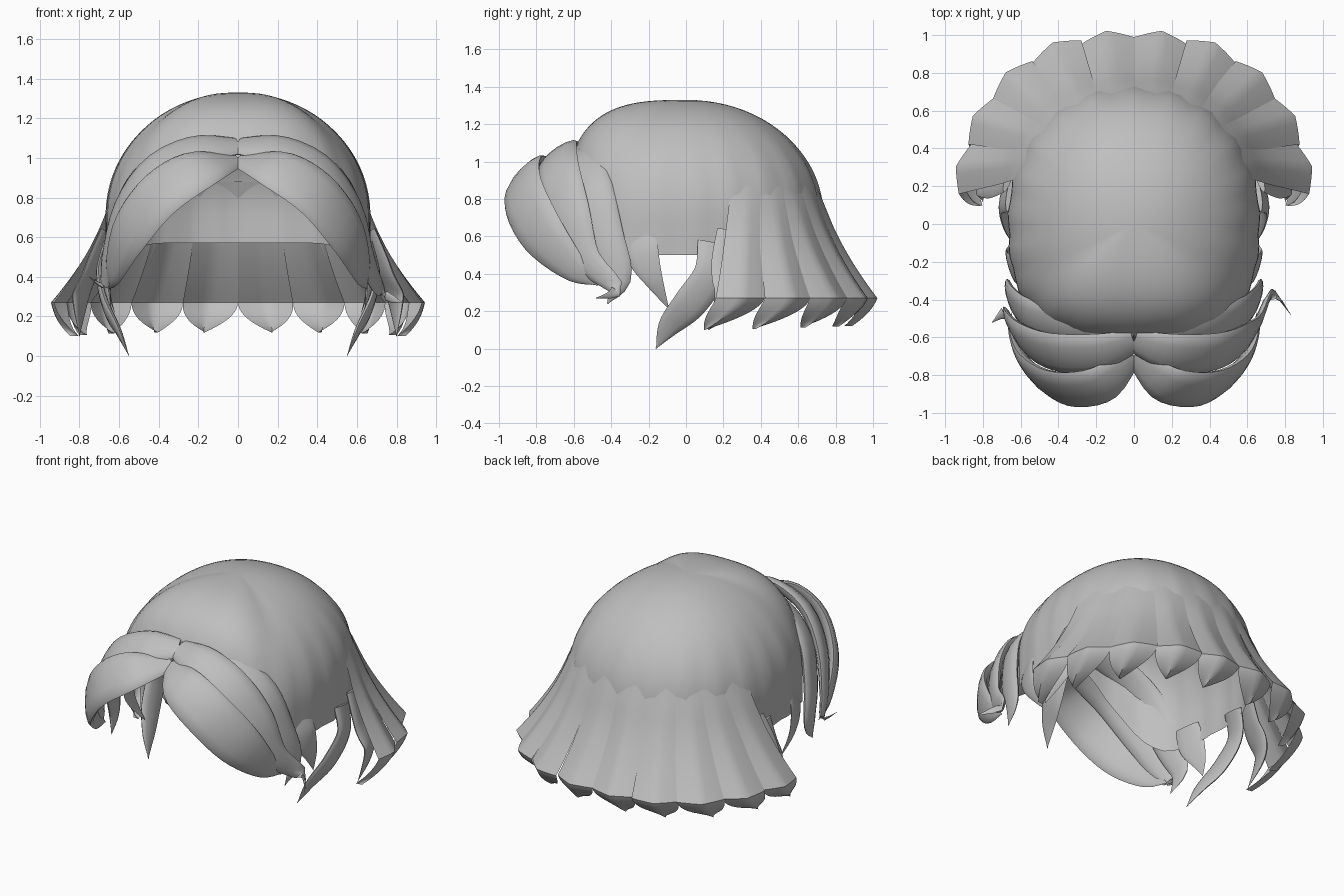
import bpy, bmesh
from math import sin, cos, pi, radians
from mathutils import Vector

if "Cube" in bpy.data.objects:
    bpy.data.objects.remove(bpy.data.objects["Cube"])

grey = bpy.data.materials.new("hair grey")
grey.use_nodes = True
colour = (0.52, 0.52, 0.52, 1)
grey.diffuse_color = colour
grey.node_tree.nodes["Principled BSDF"].inputs["Base Color"].default_value = colour


def smoothstep(a, b, v):
    t = min(max((v - a) / (b - a), 0), 1)
    return t * t * (3 - 2 * t)


def grid_object(name, rows, wrap=False, caps=False):
    """Skin a list of equal-length point rows with quads."""
    bm = bmesh.new()
    vs = [[bm.verts.new(p) for p in row] for row in rows]
    n = len(vs[0])
    for a, b in zip(vs, vs[1:]):
        for j in range(n if wrap else n - 1):
            k = (j + 1) % n
            bm.faces.new((a[j], a[k], b[k], b[j]))
    if caps:
        bm.faces.new(vs[0])
        bm.faces.new(vs[-1])
    bmesh.ops.remove_doubles(bm, verts=bm.verts, dist=0.0005)
    bmesh.ops.recalc_face_normals(bm, faces=bm.faces)
    mesh = bpy.data.meshes.new(name)
    bm.to_mesh(mesh)
    bm.free()
    mesh.materials.append(grey)
    ob = bpy.data.objects.new(name, mesh)
    bpy.context.collection.objects.link(ob)
    bpy.ops.object.select_all(action='DESELECT')
    ob.select_set(True)
    bpy.context.view_layer.objects.active = ob
    bpy.ops.object.shade_smooth_by_angle(angle=radians(50))


def dome(phi, z):
    """Distance of the scalp from the z axis; phi is measured from the back."""
    front = smoothstep(0.2, -0.6, cos(phi))
    p = 2.05 + 0.95 * smoothstep(-0.45, -1, cos(phi))
    u = min(max((z - 0.7) / 0.63, 0), 1)
    depth = 0.73 - 0.09 * front
    plan = 2.2 + 0.4 * front
    r = (abs(sin(phi) / 0.665) ** plan + abs(cos(phi) / depth) ** plan) ** (-1 / plan)
    return r * (1 - u ** p) ** (1 / p)


def around(phi, r, z):
    return Vector((r * sin(phi), r * cos(phi), z))


# Scalp cap, open over the face
cap_rows = []
for i in range(25):
    row = []
    for j in range(72):
        phi = 2 * pi * j / 72
        from_front = abs(180 - j * 5)
        low = 0.99 - 0.49 * smoothstep(8, 58, from_front) + 0.07 * smoothstep(110, 150, from_front)
        z = low + (1.33 - low) * cos(pi / 2 * i / 24)
        ripple = 1 + 0.008 * cos(phi * 21) * smoothstep(1.25, 0.9, z)
        row.append(around(phi, dome(phi, z) * ripple, z))
    cap_rows.append(row)
grid_object("scalp_cap", cap_rows, wrap=True)


# Flared locks around the back, each ending in an inward curling tip
def back_lock(name, start, end, side):
    rows = []
    mid, half = (start + end) / 2, (end - start) / 2
    sideness = smoothstep(20, 75, mid)
    for i in range(23):
        body, k = min(i / 13, 1), max((i - 13) / 9, 0)
        z = 0.88 - 0.61 * body - (0.15 + 0.02 * sideness) * k
        width = 1 - k ** 2.5
        row = []
        for j in range(9):
            s = j / 4 - 1
            a = mid + half * width * s + (3 + 8 * sideness) * k ** 1.5 - 12 * sideness * (1 - body)
            phi = radians(a) * side
            zz = max(z, 0.27)
            drop = min(max((0.88 - zz) / 0.58, 0), 1.1)
            flare = 0.235 * drop ** 1.6 * (1 + 0.15 * sin(radians(2 * mid)))
            ridge = 0.04 * (1 - abs(s)) * drop
            curl = -0.05 * k - 0.08 * k * k
            row.append(around(phi, dome(phi, max(zz, 0.6)) - 0.006 + flare + ridge + curl, z))
        rows.append(row)
    grid_object(name, rows)


for side, label in ((1, "left"), (-1, "right")):
    for n in range(5):
        back_lock(f"back_lock_{label}_{n + 1}", 16 * n, 16 * n + 16.3, side)


def spline(points, t):
    """Catmull-Rom point at t in 0..1 on tuples of any size."""
    f = t * (len(points) - 1)
    i = min(int(f), len(points) - 2)
    f -= i
    a, b, c, d = (points[min(max(i + o, 0), len(points) - 1)] for o in (-1, 0, 1, 2))
    return [0.5 * (2 * q + (r - p) * f + (2 * p - 5 * q + 4 * r - s) * f * f
                   + (3 * q - p - 3 * r + s) * f ** 3) for p, q, r, s in zip(a, b, c, d)]


def strand(name, points, thick=0.3, centre=(0, -0.25, 0.5), side=1, steps=22):
    """Lens-shaped lock; each point is x, y, z, half width."""
    pts = [(x * side, y, z, w) for x, y, z, w in points]
    rows = []
    for i in range(steps + 1):
        t = i / steps
        *p, w = spline(pts, t)
        p = Vector(p)
        tangent = Vector(spline(pts, min(t + 0.02, 1))[:3]) - Vector(spline(pts, max(t - 0.02, 0))[:3])
        across = tangent.cross(p - Vector(centre)).normalized()
        out = across.cross(tangent).normalized()
        w = max(w, 0.003)
        rows.append([p + across * w * cos(2 * pi * j / 12)
                     + out * w * thick * sin(2 * pi * j / 12) for j in range(12)])
    grid_object(name, rows, wrap=True, caps=True)


# Front fringe, swept to both sides of the parting
fringe = [(0.0, -0.7, 0.99, 0.05), (0.18, -0.85, 0.95, 0.13), (0.39, -0.87, 0.82, 0.15),
          (0.55, -0.77, 0.62, 0.14), (0.63, -0.6, 0.43, 0.08), (0.65, -0.47, 0.34, 0.0)]
strand("fringe_left", fringe, 0.25)
strand("fringe_right", fringe, 0.25, side=-1)

# Second fringe layer, with a longer flick on the left
layer = [(0.0, -0.62, 1.06, 0.07), (0.2, -0.68, 1.04, 0.12), (0.42, -0.68, 0.93, 0.13),
         (0.57, -0.62, 0.72, 0.12), (0.65, -0.53, 0.48, 0.08)]
strand("second_fringe_left", layer + [(0.73, -0.37, 0.32, 0.04), (0.83, -0.48, 0.27, 0.0)], 0.3)
strand("second_fringe_right", layer + [(0.68, -0.47, 0.36, 0.04), (0.75, -0.52, 0.4, 0.0)], 0.3, side=-1)

# Third layer over the temples, and the loose strands by the ears
temple = [(0.0, -0.56, 1.09, 0.05), (0.32, -0.53, 1.03, 0.09), (0.53, -0.49, 0.86, 0.1),
          (0.62, -0.43, 0.6, 0.1), (0.66, -0.36, 0.38, 0.07), (0.64, -0.42, 0.24, 0.0)]
sideburn = [(0.62, -0.24, 0.62, 0.08), (0.65, -0.23, 0.5, 0.09), (0.66, -0.17, 0.36, 0.05),
            (0.62, -0.09, 0.21, 0.0)]
ear_lock = [(0.65, 0.16, 0.56, 0.1), (0.69, 0.13, 0.4, 0.09), (0.66, 0.02, 0.24, 0.09),
            (0.6, -0.09, 0.12, 0.06), (0.55, -0.16, 0.0, 0.0)]
nape_lock = [(0.66, 0.26, 0.62, 0.1), (0.73, 0.24, 0.45, 0.11), (0.8, 0.24, 0.28, 0.1),
             (0.8, 0.12, 0.1, 0.0)]
for side, label in ((1, "left"), (-1, "right")):
    strand(f"temple_lock_{label}", temple, 0.3, side=side)
    strand(f"sideburn_{label}", sideburn, 0.15, (0, 0, 0.4), side)
    strand(f"ear_lock_{label}", ear_lock, 0.25, (0, 0, 0.4), side)
    strand(f"nape_lock_{label}", nape_lock, 0.2, (0, 0, 0.4), side)
